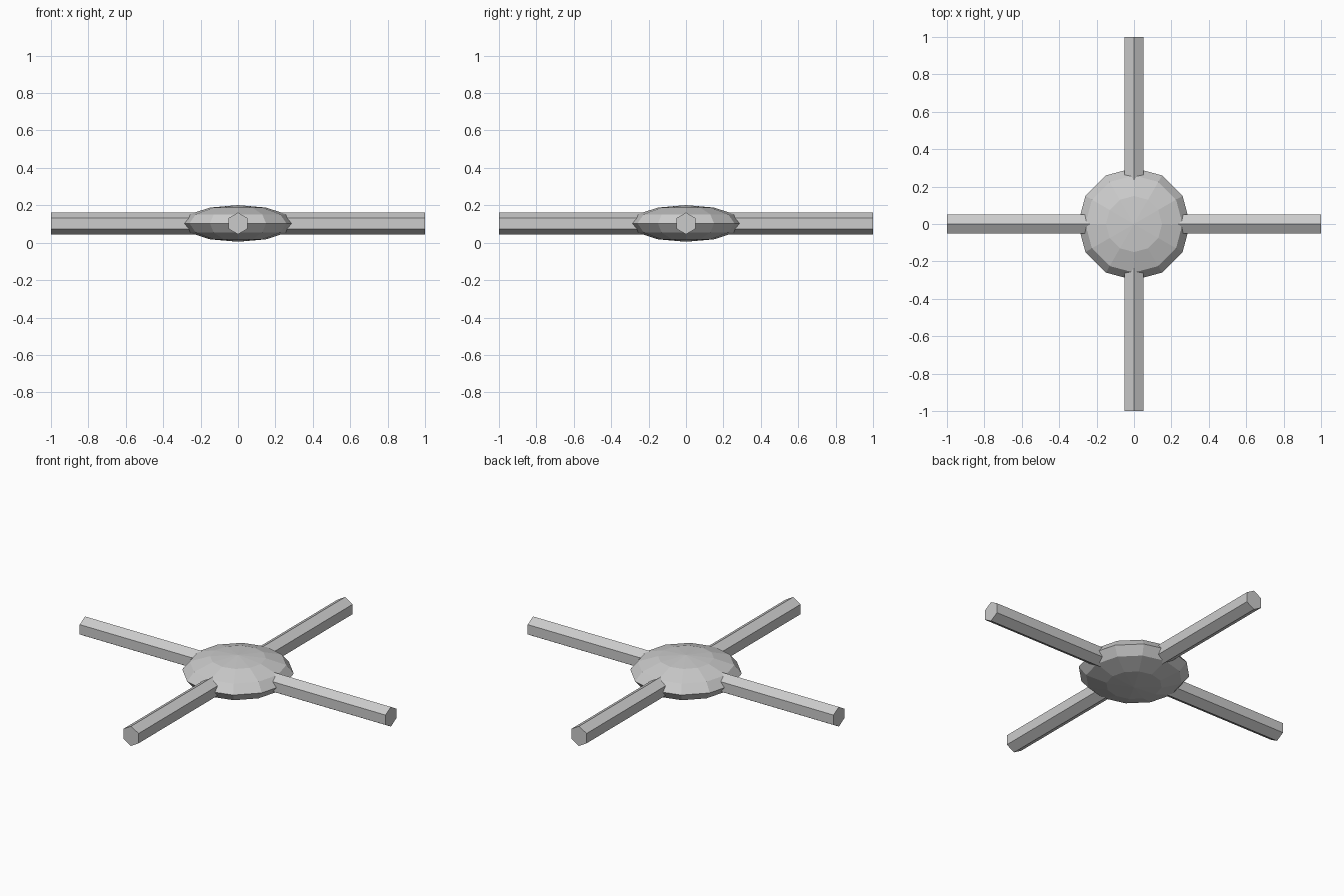
import bpy
from math import radians

if "Cube" in bpy.data.objects:
    bpy.data.objects.remove(bpy.data.objects["Cube"])

CENTRE_Z = 0.103

# Flattened 12-sided hub
bpy.ops.mesh.primitive_uv_sphere_add(segments=12, ring_count=6, radius=1,
                                     location=(0, 0, CENTRE_Z))
hub = bpy.context.object
hub.name = "hub"
hub.scale = (0.3, 0.3, 0.098)


# Hexagonal bars crossing through the hub, one corner edge pointing up
def cross_bar(name, turn):
    bpy.ops.mesh.primitive_cylinder_add(vertices=6, radius=0.058, depth=2,
                                        location=(0, 0, CENTRE_Z))
    bar = bpy.context.object
    bar.name = name
    # stand a corner up, lay the bar along -y, then turn about z
    bar.rotation_euler = (radians(90), 0, radians(turn))
    return bar


cross_bar("side_bar", 90)
cross_bar("front_back_bar", 0)
